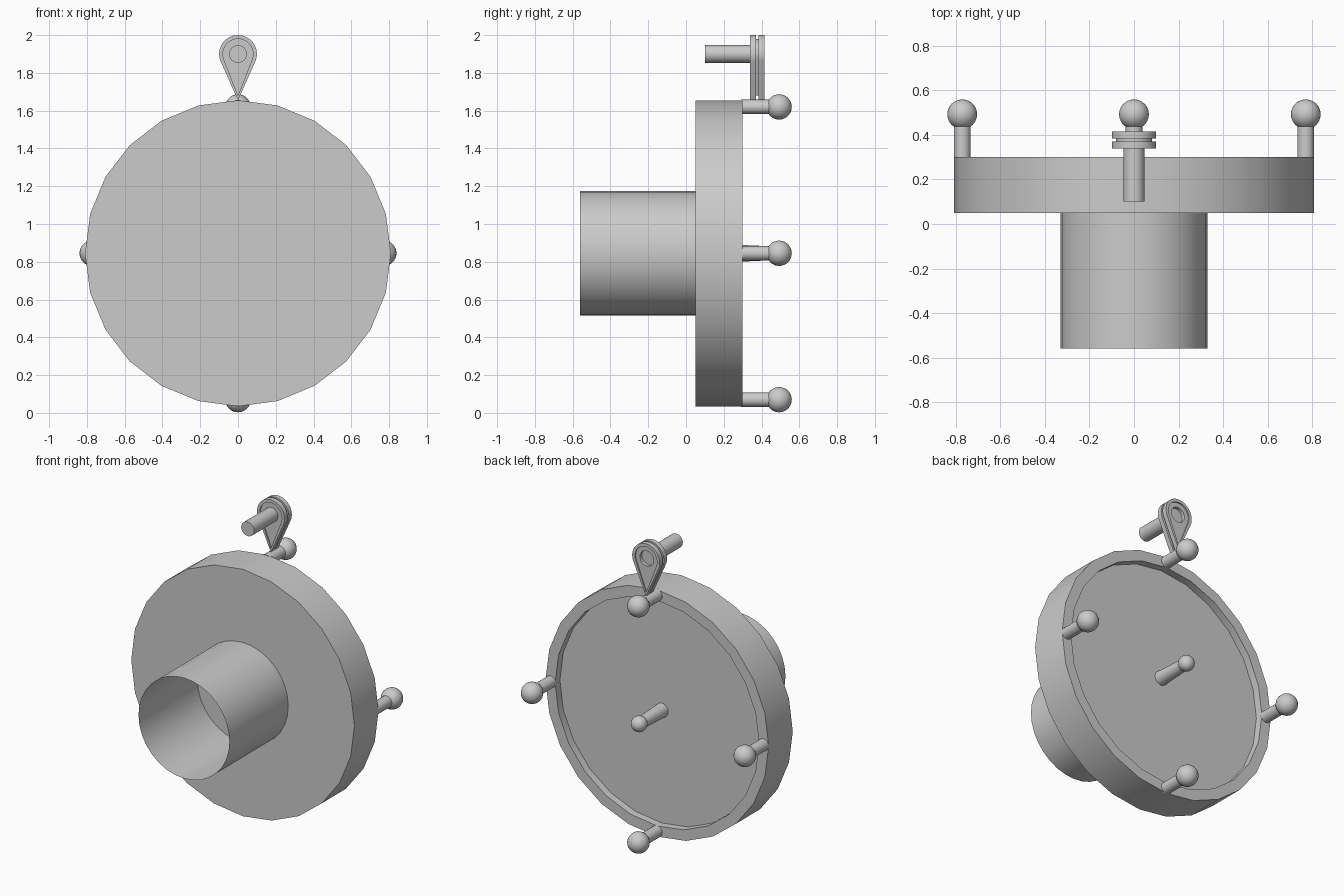
import bpy, bmesh, math
from mathutils import Vector

if "Cube" in bpy.data.objects:
    bpy.data.objects.remove(bpy.data.objects["Cube"])

CZ = 0.845  # height of the disc axis


def finish(name, bm, recalc=True, angle=35):
    if recalc:
        bmesh.ops.recalc_face_normals(bm, faces=bm.faces)
    me = bpy.data.meshes.new(name)
    bm.to_mesh(me)
    bm.free()
    ob = bpy.data.objects.new(name, me)
    bpy.context.collection.objects.link(ob)
    bpy.ops.object.select_all(action='DESELECT')
    ob.select_set(True)
    bpy.context.view_layer.objects.active = ob
    bpy.ops.object.shade_smooth_by_angle(angle=math.radians(angle))
    return ob


def loft(name, loops, caps=(True, True)):
    """Skin a list of equally long point loops."""
    bm = bmesh.new()
    rings = [[bm.verts.new(p) for p in loop] for loop in loops]
    n = len(rings[0])
    for a, b in zip(rings, rings[1:]):
        for i in range(n):
            j = (i + 1) % n
            bm.faces.new((a[i], a[j], b[j], b[i]))
    if caps[0]:
        bm.faces.new(rings[0])
    if caps[1]:
        bm.faces.new(rings[-1])
    return finish(name, bm)


def circle(r, y, n, x=0, z=CZ):
    return [Vector((x + r * math.cos(2 * math.pi * i / n), y,
                    z + r * math.sin(2 * math.pi * i / n))) for i in range(n)]


def turned(name, profile, n, x=0, z=CZ, caps=(True, True)):
    """Solid of revolution about the y direction; profile is (radius, y)."""
    return loft(name, [circle(r, y, n, x, z) for r, y in profile], caps)


def ball(name, r, x, y, z):
    bm = bmesh.new()
    bmesh.ops.create_uvsphere(bm, u_segments=24, v_segments=16, radius=r)
    bmesh.ops.translate(bm, verts=bm.verts, vec=(x, y, z))
    return finish(name, bm)


def teardrop(r, tip, y, z=1.9, arc=30):
    """Round top of radius r, straight sides down to a tip below."""
    a = math.acos(r / tip)
    pts = [Vector((0, y, z - tip))]
    for i in range(arc + 1):
        t = -math.pi / 2 + a + (2 * math.pi - 2 * a) * i / arc
        pts.append(Vector((r * math.cos(t), y, z + r * math.sin(t))))
    return pts


def hole(r, y, z=1.9, arc=30):
    """Circle with the same point count as a teardrop."""
    n = arc + 2
    return [Vector((r * math.cos(-math.pi / 2 + 2 * math.pi * i / n), y,
                    z + r * math.sin(-math.pi / 2 + 2 * math.pi * i / n)))
            for i in range(n)]


# main disc with a shallow recess in the back
turned("disc", [(0.81, 0.05), (0.81, 0.30), (0.74, 0.30), (0.74, 0.25)], 24)

# open thin-walled tube on the front
turned("front_tube", [(0.33, -0.56), (0.33, 0.05)], 32, caps=(False, False))

# four ball-ended pins around the rim
for label, dx, dz in (("top", 0, 1), ("bottom", 0, -1), ("left", -1, 0), ("right", 1, 0)):
    x, z = dx * 0.772, CZ + dz * 0.775
    turned(label + "_pin", [(0.038, 0.29), (0.038, 0.47)], 20, x, z)
    ball(label + "_pin_ball", 0.067, x, 0.493, z)

# tapered centre pin
turned("centre_pin", [(0.055, 0.06), (0.036, 0.47)], 24)
ball("centre_pin_ball", 0.05, 0, 0.485, CZ)

# grooved teardrop with recessed faces and a round socket in the back
loft("teardrop_crank", [
    teardrop(0.08, 0.22, 0.348), teardrop(0.08, 0.22, 0.34),
    teardrop(0.10, 0.245, 0.34), teardrop(0.10, 0.245, 0.371),
    teardrop(0.08, 0.22, 0.371), teardrop(0.08, 0.22, 0.384),
    teardrop(0.10, 0.245, 0.384), teardrop(0.10, 0.245, 0.415),
    teardrop(0.08, 0.22, 0.415), teardrop(0.08, 0.22, 0.407),
    hole(0.05, 0.407), hole(0.05, 0.385)])

# handle rod pointing forward from the teardrop
turned("crank_handle", [(0.047, 0.10), (0.047, 0.36)], 24, 0, 1.9)
